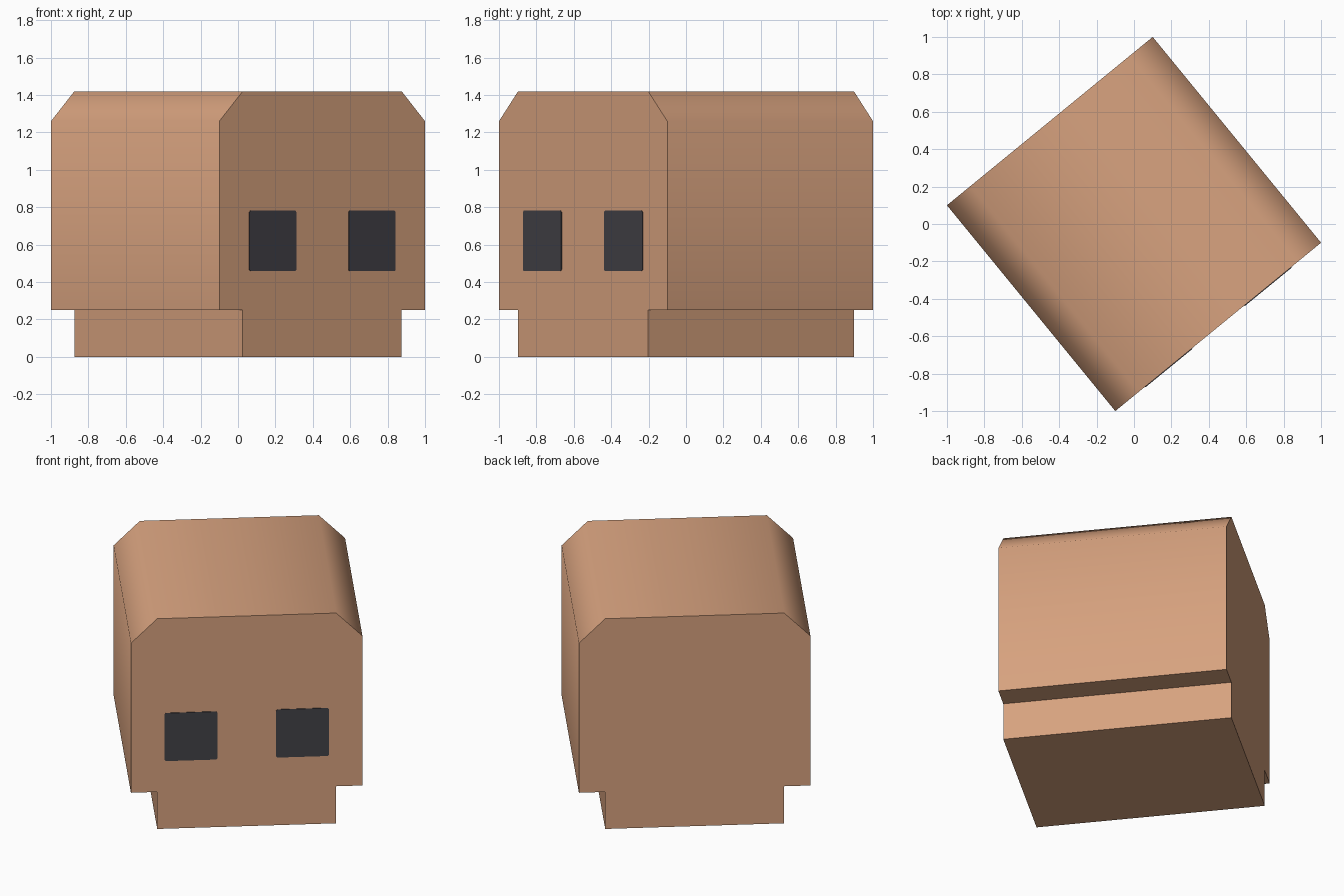
import bpy, bmesh, math

if "Cube" in bpy.data.objects:
    bpy.data.objects.remove(bpy.data.objects["Cube"])

TURN = math.atan2(0.9, 1.1)      # whole head is turned about z
H = math.hypot(1.1, 0.9) / 2     # half width of the block
B = H - 0.1615                   # half width of neck and flat top


def material(name, rgb):
    m = bpy.data.materials.new(name)
    m.diffuse_color = (*rgb, 1)
    m.use_nodes = True
    m.node_tree.nodes["Principled BSDF"].inputs["Base Color"].default_value = m.diffuse_color
    return m


def extrude_profile(name, profile, y0, y1, mat):
    """Closed x-z profile drawn at y0 and extruded to y1."""
    bm = bmesh.new()
    face = bm.faces.new([bm.verts.new((x, y0, z)) for x, z in profile])
    ext = bmesh.ops.extrude_face_region(bm, geom=[face], use_keep_orig=True)
    verts = [g for g in ext["geom"] if isinstance(g, bmesh.types.BMVert)]
    bmesh.ops.translate(bm, verts=verts, vec=(0, y1 - y0, 0))
    bmesh.ops.recalc_face_normals(bm, faces=bm.faces[:])
    mesh = bpy.data.meshes.new(name)
    bm.to_mesh(mesh)
    bm.free()
    mesh.materials.append(mat)
    ob = bpy.data.objects.new(name, mesh)
    bpy.context.collection.objects.link(ob)
    ob.rotation_euler.z = TURN
    return ob


skin = material("tan", (0.68, 0.36, 0.21))
dark = material("charcoal", (0.056, 0.054, 0.064))

# head block with neck step and bevelled top, softly shaded over the bevels
half = [(B, 0), (B, 0.25), (H, 0.25), (H, 1.26), (B, 1.42)]
head = extrude_profile("head", half + [(-x, z) for x, z in reversed(half)], -H, H, skin)
bpy.context.view_layer.objects.active = head
head.select_set(True)
bpy.ops.object.shade_smooth_by_angle(angle=math.radians(60))
head.select_set(False)

# two eye plates on the front, with slightly clipped corners
c = 0.008
for side, name in ((-1, "left_eye"), (1, "right_eye")):
    corners = []
    for sx, sz in ((1, 1), (-1, 1), (-1, -1), (1, -1)):
        pair = [(sx * 0.162, sz * (0.162 - c)), (sx * (0.162 - c), sz * 0.162)]
        corners += pair if sx * sz > 0 else pair[::-1]
    extrude_profile(name, [(side * 0.3425 + x, 0.62 + z) for x, z in corners],
                    -H - 0.004, -H + 0.002, dark)
